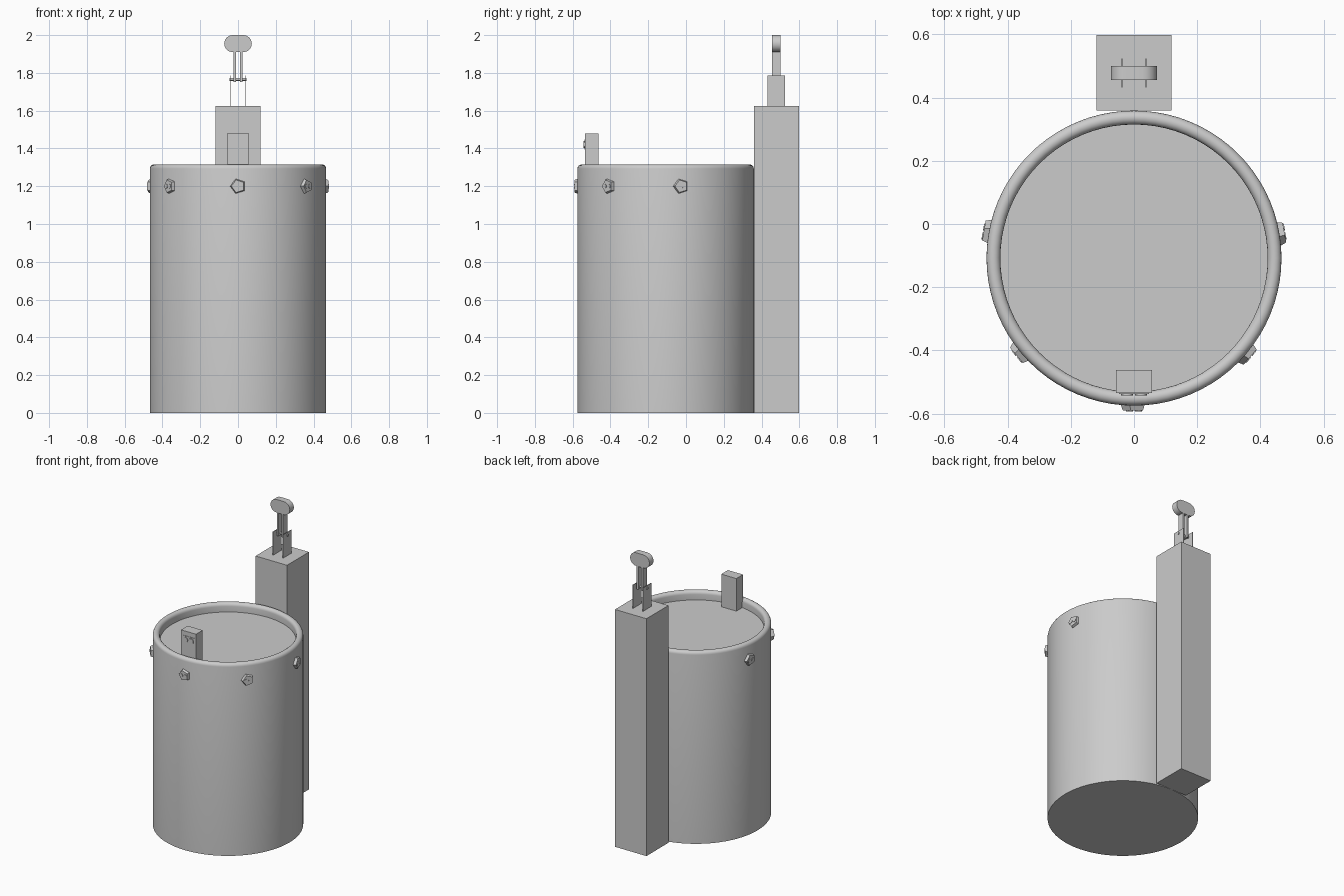
import bpy, bmesh, math
from mathutils import Matrix, Vector

cube = bpy.data.objects.get("Cube")
if cube:
    bpy.data.objects.remove(cube, do_unlink=True)

grey = bpy.data.materials.new("plain grey")
grey.use_nodes = True
COLOUR = (0.6, 0.6, 0.6, 1)
grey.diffuse_color = COLOUR
grey.node_tree.nodes["Principled BSDF"].inputs["Base Color"].default_value = COLOUR

DRUM_Y, DRUM_R = -0.108, 0.467
LEVER_Y = 0.478


def finish(name, bm, smooth=False, matrix=Matrix()):
    bmesh.ops.recalc_face_normals(bm, faces=bm.faces)
    mesh = bpy.data.meshes.new(name)
    bm.to_mesh(mesh)
    bm.free()
    mesh.materials.append(grey)
    ob = bpy.data.objects.new(name, mesh)
    bpy.context.collection.objects.link(ob)
    ob.matrix_world = matrix
    if smooth:
        bpy.ops.object.select_all(action='DESELECT')
        ob.select_set(True)
        bpy.context.view_layer.objects.active = ob
        bpy.ops.object.shade_smooth_by_angle(angle=math.radians(35))
    return ob


def box(name, low, high):
    low, high = Vector(low), Vector(high)
    bm = bmesh.new()
    bmesh.ops.create_cube(bm, size=1)
    bmesh.ops.scale(bm, vec=high - low, verts=bm.verts)
    bmesh.ops.translate(bm, vec=(low + high) / 2, verts=bm.verts)
    return finish(name, bm)


def disc(name, radius, depth, sides, matrix, top=None, smooth=True):
    """Prism whose base sits on the local origin and which rises along local z."""
    bm = bmesh.new()
    bmesh.ops.create_cone(bm, cap_ends=True, segments=sides, radius1=radius,
                          radius2=top or radius, depth=depth)
    bmesh.ops.translate(bm, vec=(0, 0, depth / 2), verts=bm.verts)
    return finish(name, bm, smooth, matrix)


# Drum: one lathed profile with a rounded rim and a sunken lid
rim = 0.022
profile = [(0, 0), (DRUM_R, 0)]
for i in range(9):
    a = math.pi * i / 8
    profile.append((DRUM_R - rim + rim * math.cos(a), 1.293 + rim * math.sin(a)))
profile += [(DRUM_R - 2 * rim, 1.255), (0, 1.255)]
bm = bmesh.new()
verts = [bm.verts.new((r, 0, z)) for r, z in profile]
edges = [bm.edges.new(pair) for pair in zip(verts, verts[1:])]
bmesh.ops.spin(bm, geom=verts + edges, axis=(0, 0, 1), cent=(0, 0, 0),
               angle=math.tau, steps=80)
bmesh.ops.remove_doubles(bm, verts=bm.verts, dist=0.0005)
finish("drum", bm, True, Matrix.Translation((0, DRUM_Y, 0)))

# Five pentagonal studs around the front, each with two small buttons
outward = Matrix.Rotation(math.pi / 2, 4, 'X')
for i in range(-2, 3):
    place = (Matrix.Translation((0, DRUM_Y, 1.2))
             @ Matrix.Rotation(math.radians(50 * i), 4, 'Z')
             @ Matrix.Translation((0, -DRUM_R + 0.006, 0)) @ outward)
    point_up = Matrix.Rotation(math.pi / 2, 4, 'Z')
    disc(f"stud_{i + 3}", 0.043, 0.022, 5, place @ point_up, 0.035, False)
    for side in (-1, 1):
        disc(f"stud_button_{i + 3}_{side}", 0.011, 0.004, 16,
             place @ Matrix.Translation((0.014 * side, 0, 0.021)))

# Small post on the lid with a faceplate and two buttons
box("post", (-0.057, -0.535, 1.25), (0.057, -0.463, 1.478))
box("post_plate", (-0.047, -0.538, 1.395), (0.047, -0.53, 1.447))
for side in (-1, 1):
    disc(f"post_button_{side}", 0.019, 0.006, 20,
         Matrix.Translation((0.022 * side, -0.537, 1.421)) @ outward)

# Tall rear column
box("column", (-0.119, 0.36, 0), (0.119, 0.598, 1.625))

# Lever: two bracket plates, a pivot pin, twin stems and a rounded handle
for side in (-1, 1):
    x = 0.038 * side
    box(f"bracket_{side}", (x - 0.002, LEVER_Y - 0.046, 1.62),
        (x + 0.002, LEVER_Y + 0.046, 1.785))
    x = 0.017 * side
    box(f"lever_stem_{side}", (x - 0.006, LEVER_Y - 0.022, 1.752),
        (x + 0.006, LEVER_Y + 0.022, 1.925))
sideways = Matrix.Rotation(math.pi / 2, 4, 'Y')
disc("pivot_pin", 0.008, 0.09, 16,
     Matrix.Translation((-0.045, LEVER_Y, 1.766)) @ sideways)

bm = bmesh.new()
outline = []
for i in range(26):
    a = -math.pi / 2 + math.pi * (i if i < 13 else i - 1) / 12
    shift = 0.028 if i < 13 else -0.028
    outline.append(bm.verts.new((shift + 0.045 * math.cos(a), LEVER_Y - 0.022,
                                 1.955 + 0.045 * math.sin(a))))
face = bm.faces.new(outline)
ext = bmesh.ops.extrude_face_region(bm, geom=[face])
bmesh.ops.translate(bm, vec=(0, 0.044, 0),
                    verts=[v for v in ext["geom"] if isinstance(v, bmesh.types.BMVert)])
finish("lever_handle", bm, True)
